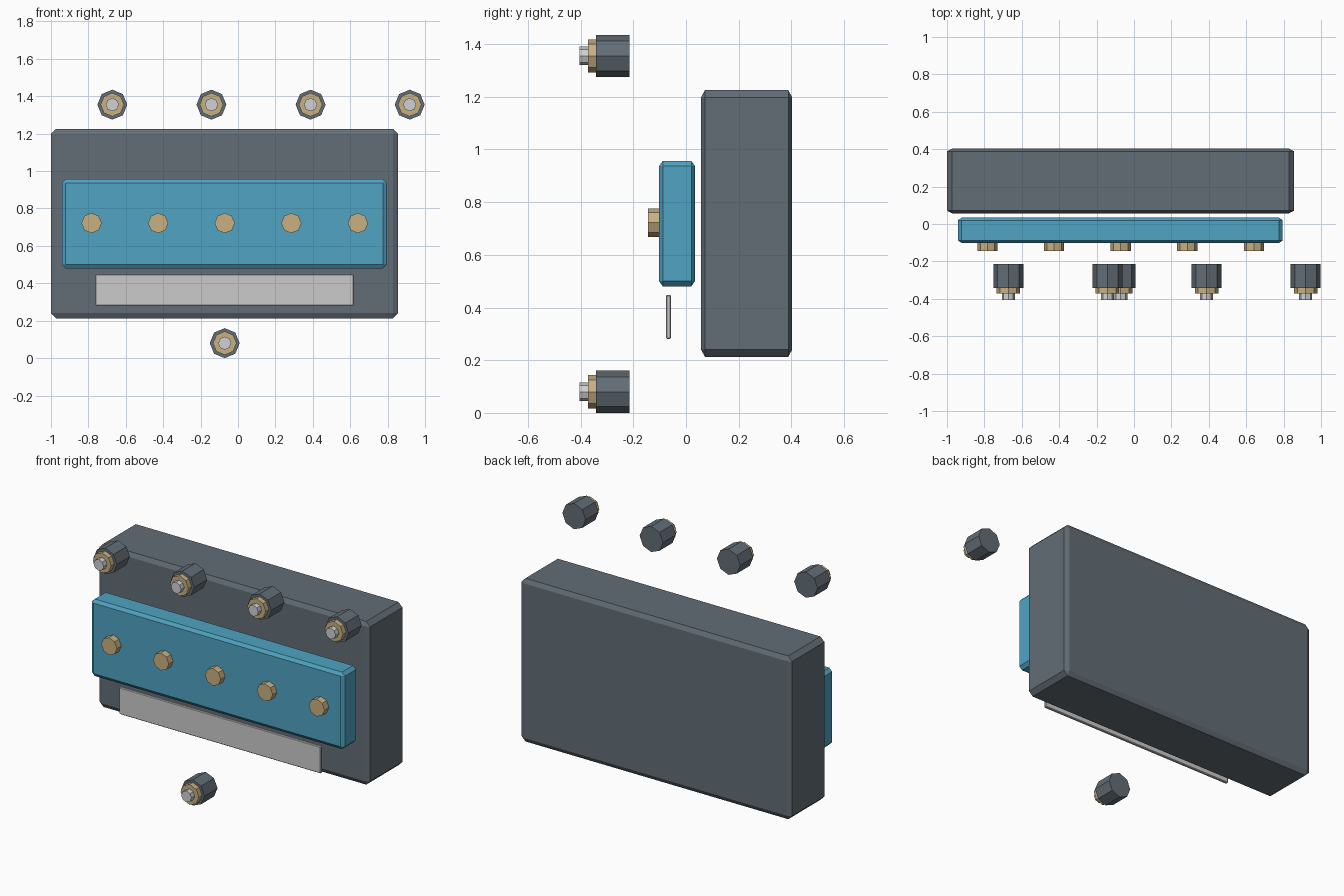
import bpy, bmesh, math
from mathutils import Matrix, Vector

if "Cube" in bpy.data.objects:
    bpy.data.objects.remove(bpy.data.objects["Cube"])


def material(name, rgb):
    m = bpy.data.materials.new(name)
    m.diffuse_color = (*rgb, 1)
    m.use_nodes = True
    m.node_tree.nodes["Principled BSDF"].inputs["Base Color"].default_value = m.diffuse_color
    return m


slate = material("slate", (0.125, 0.155, 0.18))
blue = material("blue", (0.08, 0.37, 0.55))
brass = material("brass", (0.58, 0.44, 0.22))
silver = material("silver", (0.62, 0.64, 0.66))


def finish(name, bm, mat):
    bmesh.ops.recalc_face_normals(bm, faces=bm.faces)
    mesh = bpy.data.meshes.new(name)
    bm.to_mesh(mesh)
    bm.free()
    if mat:
        mesh.materials.append(mat)
    ob = bpy.data.objects.new(name, mesh)
    bpy.context.collection.objects.link(ob)
    return ob


def chamfer_box(name, lo, hi, bevel, mat=None, squash=1.0):
    """Chamfered box; squash makes the chamfer shallower along y."""
    lo, hi = Vector(lo), Vector(hi)
    size, mid = hi - lo, (lo + hi) / 2
    size.y /= squash
    bm = bmesh.new()
    bmesh.ops.create_cube(bm, size=1)
    bmesh.ops.scale(bm, vec=size, verts=bm.verts)
    bmesh.ops.bevel(bm, geom=bm.edges[:], offset=bevel, segments=1,
                    affect='EDGES', profile=0.5)
    bmesh.ops.scale(bm, vec=(1, squash, 1), verts=bm.verts)
    bmesh.ops.translate(bm, vec=mid, verts=bm.verts)
    return finish(name, bm, mat)


def octagon(name, x, z, r, y0, y1, mat):
    """Eight-sided cylinder along y, corners on the axes."""
    bm = bmesh.new()
    turn = Matrix.Translation((x, (y0 + y1) / 2, z)) @ Matrix.Rotation(math.pi / 2, 4, 'X')
    bmesh.ops.create_cone(bm, cap_ends=True, segments=8, radius1=r, radius2=r,
                          depth=y1 - y0, matrix=turn)
    return finish(name, bm, mat)


# Main case, front panel and blank name plate
chamfer_box("case", (-1.0, 0.057, 0.213), (0.856, 0.403, 1.225), 0.027, slate, 0.55)
chamfer_box("front_panel", (-0.941, -0.102, 0.48), (0.795, 0.034, 0.957), 0.02, blue, 0.7)
chamfer_box("plate", (-0.762, -0.076, 0.281), (0.62, -0.057, 0.448), 0.004)

# Row of bolts on the panel
for i in range(5):
    octagon(f"panel_bolt_{i + 1}", -0.783 + i * 0.356, 0.722, 0.054, -0.145, -0.1, brass)

# Floating jacks: four above, one below
jacks = [(-0.672 + i * 0.53, 1.355) for i in range(4)] + [(-0.071, 0.08)]
for i, (x, z) in enumerate(jacks, 1):
    octagon(f"jack_body_{i}", x, z, 0.08, -0.341, -0.214, slate)
    octagon(f"jack_collar_{i}", x, z, 0.063, -0.372, -0.335, brass)
    octagon(f"jack_tip_{i}", x, z, 0.035, -0.405, -0.365, silver)
